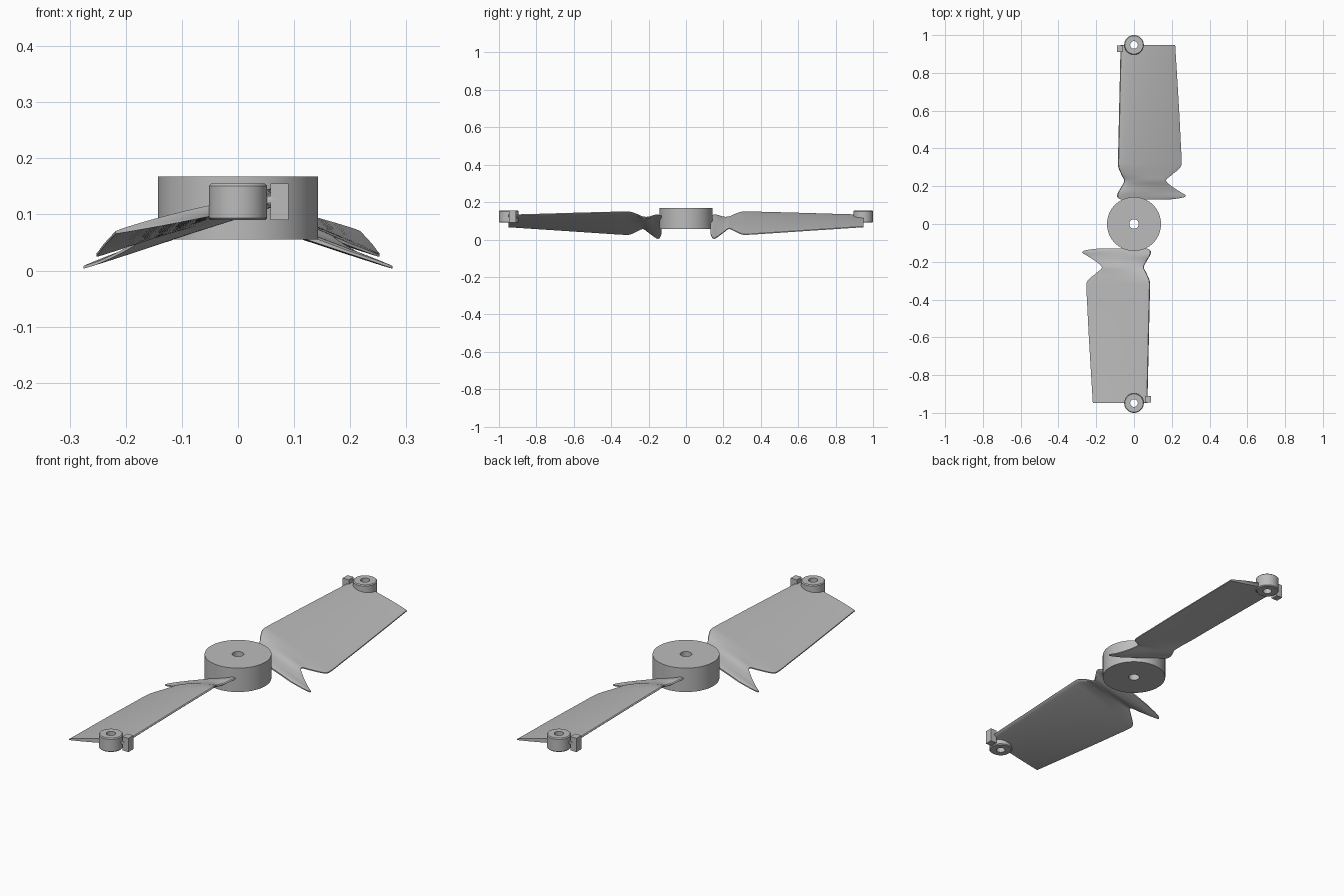
import bpy, bmesh, math
from mathutils import Matrix, Vector

if "Cube" in bpy.data.objects:
    bpy.data.objects.remove(bpy.data.objects["Cube"])

grey = bpy.data.materials.new("plain_grey")
grey.use_nodes = True
grey.diffuse_color = (0.5, 0.5, 0.5, 1)
grey.node_tree.nodes["Principled BSDF"].inputs["Base Color"].default_value = (0.5, 0.5, 0.5, 1)


def finish(name, bm, turn=0.0, angle=35):
    """Turn the mesh about the hub axis and link it as a smooth-shaded object."""
    bmesh.ops.recalc_face_normals(bm, faces=bm.faces)
    bm.transform(Matrix.Rotation(turn, 4, "Z"))
    mesh = bpy.data.meshes.new(name)
    bm.to_mesh(mesh)
    bm.free()
    mesh.materials.append(grey)
    obj = bpy.data.objects.new(name, mesh)
    bpy.context.collection.objects.link(obj)
    bpy.ops.object.select_all(action="DESELECT")
    obj.select_set(True)
    bpy.context.view_layer.objects.active = obj
    bpy.ops.object.shade_smooth_by_angle(angle=math.radians(angle))
    return obj


def bored_disc(name, y, radius, bore, low, high, chamfer=0.0, turn=0.0):
    """Disc with a through hole, turned from a closed profile."""
    c = chamfer
    profile = [(bore, low), (radius - c, low), (radius, low + c),
               (radius, high - c), (radius - c, high), (bore, high)]
    bm = bmesh.new()
    verts = [bm.verts.new((r, 0, z)) for r, z in profile]
    edges = [bm.edges.new((verts[i - 1], v)) for i, v in enumerate(verts)]
    bmesh.ops.spin(bm, geom=verts + edges, cent=(0, 0, 0), axis=(0, 0, 1),
                   angle=math.tau, steps=64)
    bmesh.ops.remove_doubles(bm, verts=bm.verts, dist=1e-5)
    bmesh.ops.translate(bm, verts=bm.verts, vec=(0, y, 0))
    return finish(name, bm, turn)


def catmull(points, steps):
    """Smooth stations running through the given control stations."""
    out = []
    for i in range(len(points) - 1):
        p0, p1 = points[max(i - 1, 0)], points[i]
        p2, p3 = points[i + 1], points[min(i + 2, len(points) - 1)]
        for s in range(steps):
            t = s / steps
            out.append([b + t * (c - a) / 2
                        + t * t * (2 * a - 5 * b + 4 * c - d) / 2
                        + t ** 3 * (3 * b - a - 3 * c + d) / 2
                        for a, b, c, d in zip(p0, p1, p2, p3)])
    return out + [list(points[-1])]


# Blade stations: y, leading x, trailing x, leading z, trailing z, thickness
STATIONS = [
    (0.130, -0.07, 0.19, 0.125, 0.035, 0.006),
    (0.138, -0.085, 0.25, 0.128, 0.015, 0.012),
    (0.150, -0.09, 0.275, 0.130, 0.006, 0.016),
    (0.170, -0.083, 0.245, 0.128, 0.016, 0.020),
    (0.200, -0.065, 0.20, 0.118, 0.038, 0.024),
    (0.230, -0.052, 0.17, 0.118, 0.058, 0.026),
    (0.260, -0.066, 0.20, 0.132, 0.046, 0.025),
    (0.300, -0.083, 0.245, 0.145, 0.029, 0.024),
    (0.340, -0.085, 0.252, 0.146, 0.028, 0.024),
    (0.420, -0.083, 0.248, 0.144, 0.033, 0.024),
    (0.600, -0.079, 0.239, 0.139, 0.045, 0.024),
    (0.948, -0.071, 0.218, 0.128, 0.068, 0.024),
]


def section(y, x0, x1, z0, z1, thick):
    """Airfoil loop with a round leading edge and a thin trailing edge."""
    n = 14
    top, bottom = [], []
    for i in range(n + 1):
        u = (1 - math.cos(math.pi * i / n)) / 2
        shape = 1.75 * math.sqrt(u) * (1 - u) ** 0.8 * 0.85
        x, z = x0 + (x1 - x0) * u, z0 + (z1 - z0) * u
        edge = 0.0025 * min(1, i)
        top.append(Vector((x, y, z + edge + thick * 0.75 * shape)))
        bottom.append(Vector((x, y, z - edge - thick * 0.25 * shape)))
    return top + bottom[:0:-1]


def blade(name, turn):
    bm = bmesh.new()
    loops = [[bm.verts.new(p) for p in section(*s)] for s in catmull(STATIONS, 6)]
    for a, b in zip(loops, loops[1:]):
        for i in range(len(a)):
            bm.faces.new((a[i - 1], a[i], b[i], b[i - 1]))
    bm.faces.new(loops[0])
    bm.faces.new(loops[-1])
    obj = finish(name, bm, turn)

    # Open the tip eyelet through the blade
    bm = bmesh.new()
    bmesh.ops.create_cone(bm, cap_ends=True, segments=48, radius1=0.021,
                          radius2=0.021, depth=1)
    bmesh.ops.translate(bm, verts=bm.verts, vec=(0, TIP, 0))
    cutter = finish("bore_cutter", bm, turn)
    cutter.hide_render = True
    cut = obj.modifiers.new("bore", "BOOLEAN")
    cut.operation, cut.solver, cut.object = "DIFFERENCE", "EXACT", cutter
    bpy.context.view_layer.objects.active = obj
    bpy.ops.object.modifier_move_to_index(modifier=cut.name, index=0)
    bpy.ops.object.modifier_apply(modifier=cut.name)
    bpy.data.objects.remove(cutter)


def block(name, low, high, turn):
    bm = bmesh.new()
    bmesh.ops.create_cube(bm, size=1)
    low, high = Vector(low), Vector(high)
    bmesh.ops.scale(bm, verts=bm.verts, vec=high - low)
    bmesh.ops.translate(bm, verts=bm.verts, vec=(low + high) / 2)
    finish(name, bm, turn)


TIP = 0.948

# Central hub
bored_disc("hub", 0, 0.143, 0.025, 0.055, 0.168)

# Two identical blades, half a turn apart, each with a tip eyelet and a lug
for side, turn in (("back", 0.0), ("front", math.pi)):
    blade(side + "_blade", turn)
    bored_disc(side + "_tip_eyelet", TIP, 0.052, 0.02, 0.09, 0.155, 0.004, turn)
    block(side + "_tip_lug", (-0.09, 0.91, 0.09), (-0.058, 0.946, 0.155), turn)
